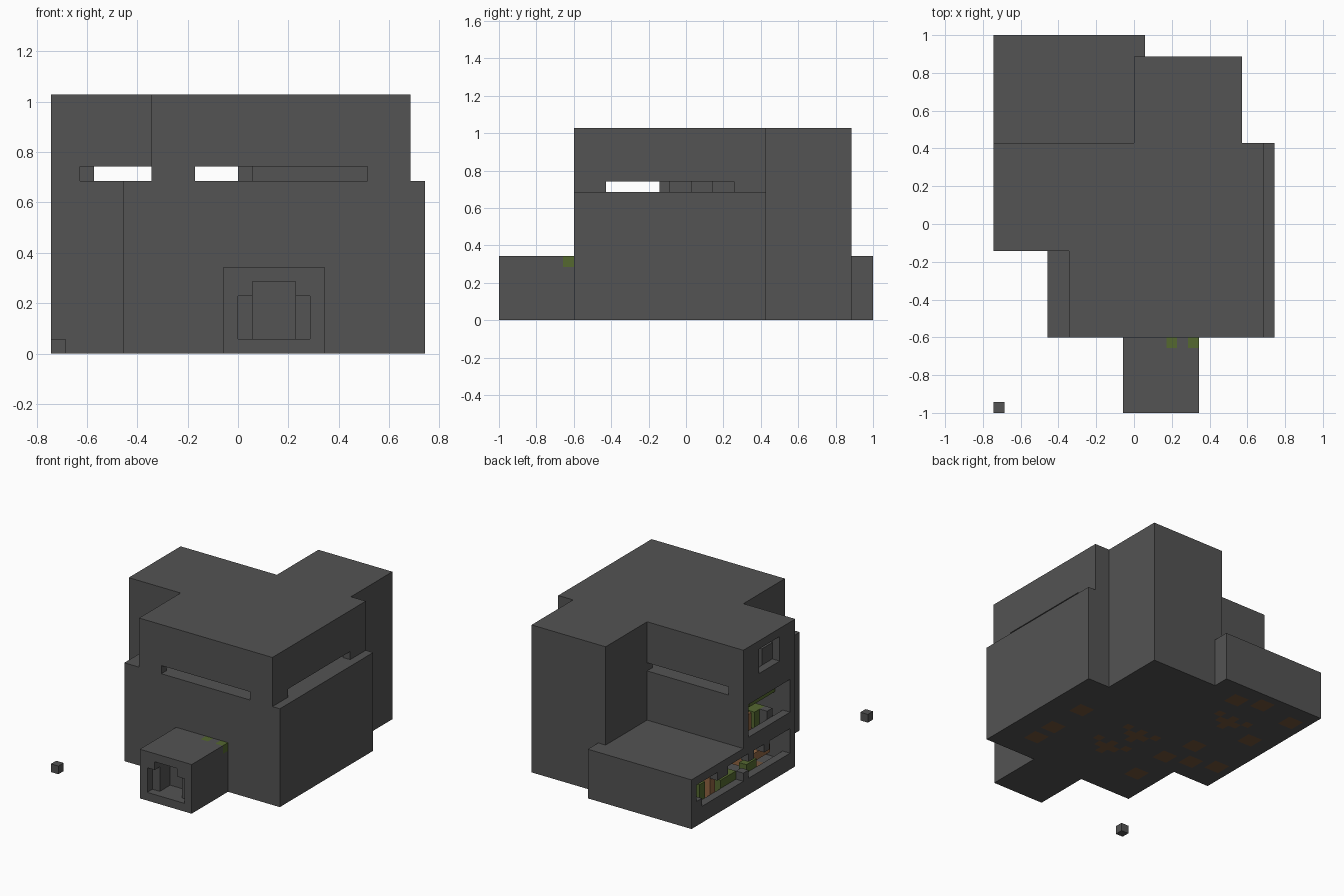
import bpy, bmesh
from mathutils import Vector

cube = bpy.data.objects.get("Cube")
if cube:
    bpy.data.objects.remove(cube)

UNIT = 2 / 35
ORIGIN = Vector((-13 * UNIT, -1, 0))


def material(name, colour):
    mat = bpy.data.materials.new(name)
    mat.use_nodes = True
    mat.diffuse_color = (*colour, 1)
    shader = next(n for n in mat.node_tree.nodes if n.type == 'BSDF_PRINCIPLED')
    shader.inputs["Base Color"].default_value = (*colour, 1)
    shader.inputs["Roughness"].default_value = 0.9
    return mat


grey = material("stone grey", (0.087, 0.087, 0.087))
green = material("leaf green", (0.09, 0.14, 0.03))
brown = material("dark brown", (0.17, 0.09, 0.045))
orange = material("warm wood", (0.28, 0.13, 0.055))

cells = {}      # block position -> part name
part_mats = {}  # part name -> material


def block_range(x, y, z):
    return [(i, j, k) for i in range(*x) for j in range(*y) for k in range(*z)]


def fill(part, mat, x, y, z):
    part_mats[part] = mat
    for c in block_range(x, y, z):
        cells[c] = part


def carve(x, y, z):
    for c in block_range(x, y, z):
        cells.pop(c, None)


# Building masses
fill("low_annex", grey, (0, 14), (25, 35), (0, 6))
fill("back_wing", grey, (13, 23), (25, 33), (0, 18))
fill("main_body", grey, (5, 26), (7, 25), (0, 12))
fill("upper_storey", grey, (7, 25), (7, 25), (12, 18))
fill("side_wing", grey, (0, 7), (15, 25), (0, 18))
fill("entrance", grey, (12, 19), (0, 7), (0, 6))
fill("marker_block", grey, (0, 1), (0, 1), (0, 1))

# Hollow rooms with one-block walls, leaving the floor slabs
SLABS = (0, 5, 11, 17)
rooms = [(i, j, k) for (i, j, k) in cells
         if k not in SLABS and j > 7
         and all((i + a, j + b, k) in cells for a in (-1, 0, 1) for b in (-1, 0, 1))]
for c in rooms:
    del cells[c]

# Slit windows along the upper storey
SLIT = (12, 13)
carve((10, 22), (7, 8), SLIT)
carve((24, 25), (10, 22), SLIT)
carve((2, 7), (15, 16), SLIT)
carve((2, 13), (24, 25), SLIT)
carve((7, 8), (10, 15), SLIT)

# Stepped doorway: shallow sides, deep centre
carve((13, 18), (0, 1), (1, 4))
carve((14, 17), (0, 3), (1, 5))

# Side wall windows on three storeys
WALL = (0, 1)
carve(WALL, (18, 22), (14, 17))
carve(WALL, (16, 24), (7, 11))
carve(WALL, (16, 34), (2, 5))
for j, k in ((29, 4), (28, 4), (24, 2), (23, 4), (20, 4), (33, 2)):
    fill("window_steps", grey, WALL, (j, j + 1), (k, k + 1))

# Furniture and plants behind the windows
fill("upper_seat", grey, (1, 3), (18, 20), (12, 16))
fill("hanging_plant", green, (2, 4), (16, 21), (9, 11))
fill("middle_plant", green, (2, 4), (18, 20), (6, 8))
fill("middle_post", orange, (1, 2), (22, 23), (6, 9))
fill("middle_stool", grey, (1, 2), (18, 19), (6, 8))
fill("lower_plant", green, (1, 3), (25, 28), (1, 3))
fill("lower_plant", green, (2, 3), (26, 27), (3, 4))
fill("small_plant", green, (1, 2), (31, 32), (1, 4))
fill("low_bush", green, (1, 2), (21, 23), (1, 3))
fill("lower_shelf", orange, (1, 2), (29, 30), (1, 4))
fill("table", orange, (2, 6), (17, 22), (2, 3))
carve((3, 4), (19, 20), (2, 3))

# Green blocks set in the entrance roof
for i in (16, 18):
    fill("roof_moss", green, (i, i + 1), (6, 7), (5, 6))

# Brown floor pads
for i, j in ((9, 31), (6, 32), (1, 31), (2, 25), (1, 18), (4, 17),
             (6, 20), (7, 16), (7, 11), (21, 18), (21, 13), (21, 10)):
    fill("floor_pads", brown, (i, i + 2), (j, j + 2), (0, 1))

# Brown floor stars: a cross with loose corner blocks
for i, j in ((7, 27), (13, 18), (14, 14)):
    fill("floor_stars", brown, (i - 1, i + 2), (j, j + 1), (0, 1))
    fill("floor_stars", brown, (i, i + 1), (j - 1, j + 2), (0, 1))
    for a in (-2, 2):
        fill("floor_stars", brown, (i + a, i + a + 1), (j + 1, j + 2), (0, 1))

# Turn each part's exposed block sides into a mesh
for part, mat in part_mats.items():
    bm = bmesh.new()
    for pos, owner in cells.items():
        if owner != part:
            continue
        centre = Vector(pos) + Vector((0.5, 0.5, 0.5))
        for axis in range(3):
            for sign in (-1, 1):
                n = Vector((0, 0, 0))
                n[axis] = sign
                if tuple(int(p + d) for p, d in zip(pos, n)) in cells:
                    continue
                u = Vector((0, 0, 0))
                u[(axis + 1) % 3] = 1
                v = n.cross(u)
                corners = (-u - v, u - v, u + v, v - u)
                bm.faces.new([bm.verts.new(ORIGIN + (centre + (n + c) / 2) * UNIT)
                              for c in corners])
    bmesh.ops.remove_doubles(bm, verts=bm.verts, dist=UNIT / 100)
    mesh = bpy.data.meshes.new(part)
    bm.to_mesh(mesh)
    bm.free()
    mesh.materials.append(mat)
    bpy.context.collection.objects.link(bpy.data.objects.new(part, mesh))
